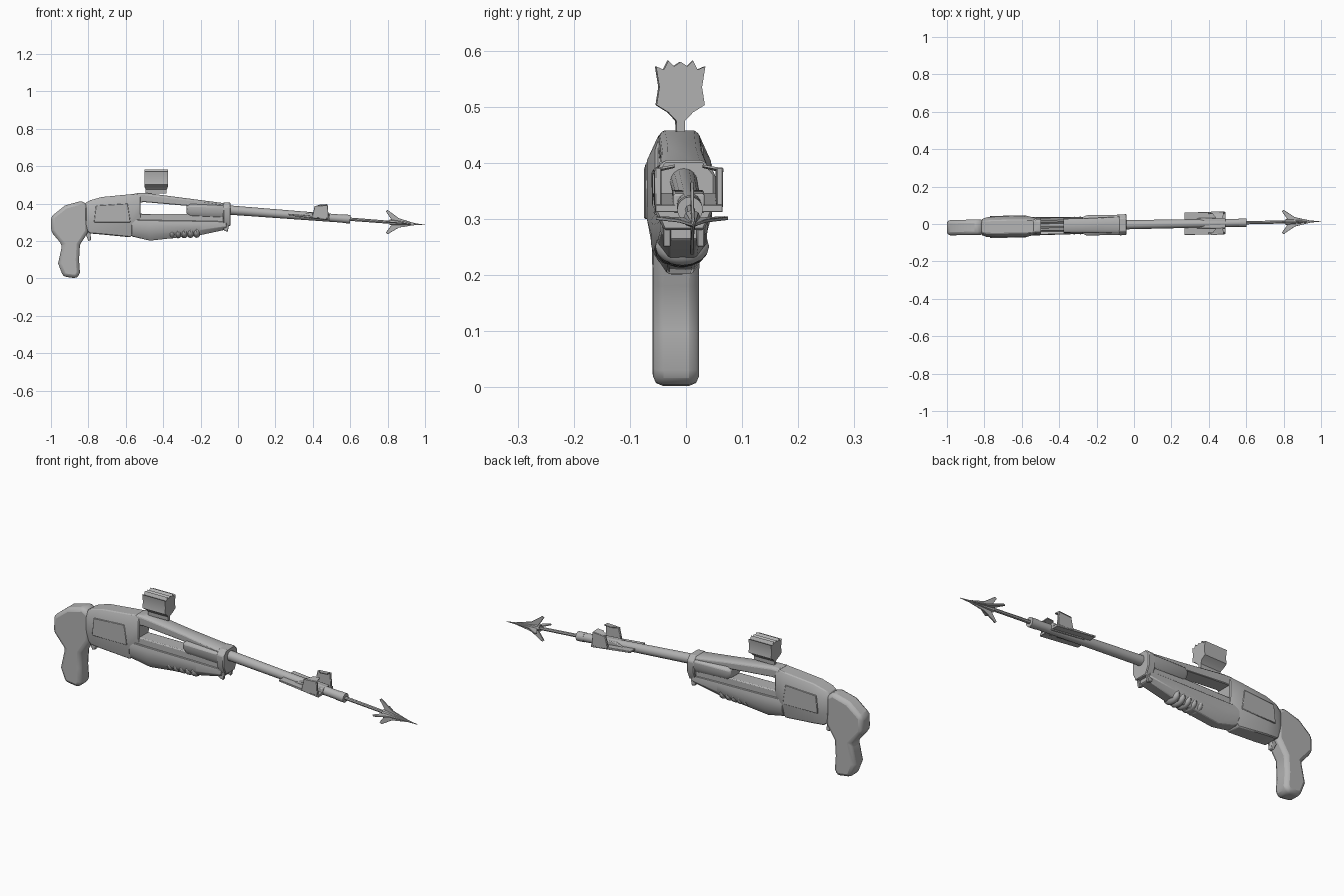
import bpy, bmesh, math
from mathutils import Vector, Matrix

if "Cube" in bpy.data.objects:
    bpy.data.objects.remove(bpy.data.objects["Cube"])

metal = bpy.data.materials.new("grey metal")
metal.use_nodes = True
GREY = (0.45, 0.45, 0.45, 1)
metal.diffuse_color = GREY
metal.node_tree.nodes["Principled BSDF"].inputs["Base Color"].default_value = GREY


def centre(x):
    """Sideways position of the slightly turned long axis."""
    return 0.017 * x - 0.003


def axis(x):
    """Point on the sloping barrel axis."""
    return Vector((x, 0, 0.362 - 0.076 * x))


def finish(name, bm, bevel=0, segments=2):
    for v in bm.verts:
        v.co.y += centre(v.co.x)
    bmesh.ops.recalc_face_normals(bm, faces=bm.faces)
    mesh = bpy.data.meshes.new(name)
    bm.to_mesh(mesh)
    bm.free()
    mesh.materials.append(metal)
    ob = bpy.data.objects.new(name, mesh)
    bpy.context.collection.objects.link(ob)
    if bevel:
        mod = ob.modifiers.new("bevel", "BEVEL")
        mod.width, mod.segments = bevel, segments
        mod.limit_method = "ANGLE"
        mod.angle_limit = math.radians(40)
    bpy.ops.object.select_all(action="DESELECT")
    ob.select_set(True)
    bpy.context.view_layer.objects.active = ob
    bpy.ops.object.shade_smooth_by_angle(angle=math.radians(35))
    return ob


def prism(name, points, offset, bevel=0, segments=2):
    """Extrude a closed 3D outline along a vector."""
    bm = bmesh.new()
    face = bm.faces.new([bm.verts.new(p) for p in points])
    new = bmesh.ops.extrude_face_region(bm, geom=[face])["geom"]
    moved = [g for g in new if isinstance(g, bmesh.types.BMVert)]
    bmesh.ops.translate(bm, verts=moved, vec=Vector(offset))
    return finish(name, bm, bevel, segments)


def slab(name, outline, half, bevel=0, y=0, segments=2):
    """Side outline in x and z, thickened across the model."""
    return prism(name, [(x, y - half, z) for x, z in outline],
                 (0, 2 * half, 0), bevel, segments)


def loft(name, sections, bevel=0):
    """Eight-sided sections: x, bottom, top, then top, middle, bottom half widths."""
    bm = bmesh.new()
    rings = []
    for x, low, top, wt, wm, wb in sections:
        h = top - low
        side = [(wt, top), (wm, top - h * 0.2), (wm, low + h * 0.35), (wb, low)]
        ring = side + [(-w, z) for w, z in reversed(side)]
        rings.append([bm.verts.new((x, w, z)) for w, z in ring])
    for a, b in zip(rings, rings[1:]):
        for i in range(8):
            j = (i + 1) % 8
            bm.faces.new((a[i], a[j], b[j], b[i]))
    bm.faces.new(rings[0])
    bm.faces.new(rings[-1])
    return finish(name, bm, bevel, 1)


def tube(name, a, b, r1, r2, sides=16):
    a, b = Vector(a), Vector(b)
    turn = (b - a).to_track_quat("Z", "Y").to_matrix().to_4x4()
    bm = bmesh.new()
    bmesh.ops.create_cone(bm, cap_ends=True, segments=sides, radius1=r1, radius2=r2,
                          depth=(b - a).length,
                          matrix=Matrix.Translation((a + b) / 2) @ turn)
    return finish(name, bm)


# Pistol grip and trigger
slab("pistol_grip", [
    (-1, 0.25), (-1, 0.33), (-0.925, 0.39), (-0.835, 0.415), (-0.80, 0.39),
    (-0.80, 0.25), (-0.845, 0.18), (-0.85, 0.10), (-0.845, 0.03), (-0.86, 0),
    (-0.935, 0.01), (-0.962, 0.08), (-0.94, 0.18)], 0.041, 0.018)
slab("trigger", [(-0.84, 0.25), (-0.79, 0.25), (-0.785, 0.205),
                 (-0.80, 0.20), (-0.81, 0.225)], 0.012, 0.003)

# Receiver with raised side panels
loft("receiver", [
    (-0.815, 0.26, 0.405, 0.028, 0.042, 0.03),
    (-0.79, 0.24, 0.418, 0.034, 0.052, 0.04),
    (-0.73, 0.235, 0.435, 0.036, 0.055, 0.042),
    (-0.575, 0.22, 0.45, 0.036, 0.057, 0.035),
    (-0.52, 0.30, 0.457, 0.032, 0.042, 0.035)], 0.004)
for s in (-1, 1):
    slab("receiver_panel", [(-0.77, 0.30), (-0.76, 0.39), (-0.59, 0.40),
                            (-0.575, 0.30)], 0.004, 0.002, s * 0.055, 1)

# Upper rail and the shroud around the barrel
loft("upper_rail", [
    (-0.54, 0.405, 0.458, 0.028, 0.038, 0.036),
    (-0.50, 0.408, 0.458, 0.026, 0.037, 0.036),
    (-0.27, 0.388, 0.428, 0.025, 0.037, 0.036),
    (-0.04, 0.36, 0.398, 0.03, 0.045, 0.045)], 0.003)
loft("barrel_shroud", [
    (-0.275, 0.345, 0.388, 0.03, 0.044, 0.03),
    (-0.255, 0.335, 0.398, 0.038, 0.054, 0.04),
    (-0.05, 0.325, 0.395, 0.036, 0.054, 0.04)], 0.003)

# Lower rail and tapering fore-end
slab("lower_rail", [(-0.56, 0.30), (-0.54, 0.346), (-0.27, 0.344),
                    (-0.05, 0.33), (-0.05, 0.30)], 0.038, 0.005)
loft("fore_end", [
    (-0.57, 0.225, 0.315, 0.045, 0.05, 0.03),
    (-0.47, 0.202, 0.312, 0.044, 0.048, 0.022),
    (-0.20, 0.232, 0.308, 0.042, 0.044, 0.024),
    (-0.06, 0.262, 0.305, 0.04, 0.042, 0.026)], 0.003)

# Ridged pump grip, a row of rounded rings
for i in range(5):
    bm = bmesh.new()
    bmesh.ops.create_uvsphere(bm, u_segments=16, v_segments=8, radius=1)
    bmesh.ops.scale(bm, verts=bm.verts, vec=(0.024, 0.048, 0.034))
    bmesh.ops.translate(bm, verts=bm.verts, vec=(-0.353 + i * 0.033, 0, 0.247 + i * 0.001))
    finish("pump_ring", bm)

# Front collar with small lugs
loft("front_collar", [
    (-0.08, 0.285, 0.405, 0.034, 0.056, 0.036),
    (-0.04, 0.28, 0.405, 0.034, 0.056, 0.036)], 0.004)
for s in (-1, 1):
    slab("collar_lug", [(-0.085, 0.30), (-0.045, 0.30), (-0.055, 0.25),
                        (-0.075, 0.255)], 0.007, 0.002, s * 0.03, 1)

# Toothed rear sight on a narrow neck
profile = [(-0.007, 0.455), (-0.008, 0.475), (-0.022, 0.49), (-0.043, 0.503),
           (-0.038, 0.535), (-0.044, 0.572), (-0.03, 0.566), (-0.022, 0.582),
           (-0.012, 0.572), (0, 0.58)]
outline = profile + [(-y, z) for y, z in reversed(profile[:-1])]
sight = prism("rear_sight", [(-0.50, y, z) for y, z in outline], (0.125, 0, 0))
for v in sight.data.vertices:
    if v.co.z < 0.48:
        v.co.x = -0.437 + (v.co.x + 0.437) * 0.9

# Barrel, muzzle and harpoon rod
tube("barrel", axis(-0.08), axis(0.60), 0.025, 0.021)
tube("muzzle_ring", axis(0.56), axis(0.60), 0.023, 0.023)
tube("harpoon_rod", axis(0.55), axis(0.84), 0.009, 0.008, 8)

# Front sight: flat plate, side walls and turned-in leaves
slab("sight_plate", [(0.27, 0.338), (0.27, 0.346), (0.49, 0.325),
                     (0.49, 0.312)], 0.06, 0.001, 0, 1)
slab("sight_base", [(0.30, 0.33), (0.38, 0.352), (0.49, 0.345), (0.49, 0.31)],
     0.028, 0.004)
for s in (-1, 1):
    slab("sight_wall", [(0.395, 0.325), (0.41, 0.388), (0.48, 0.392), (0.485, 0.32)],
         0.006, 0.002, s * 0.055, 1)
    prism("sight_leaf", [(0.41, s * 0.062, 0.382), (0.48, s * 0.062, 0.386),
                         (0.475, s * 0.025, 0.393), (0.44, s * 0.025, 0.391)],
          (0, 0, 0.004))

# Harpoon head: long point with four swept barbs
tube("harpoon_point", axis(0.81), axis(1), 0.016, 0.001, 8)
for k in range(4):
    a = k * math.pi / 2
    out = Vector((0, math.cos(a), math.sin(a)))
    thick = Vector((0, -math.sin(a), math.cos(a))) * 0.006
    barb = [axis(x) + out * r - thick / 2 for x, r in
            [(0.83, 0), (0.79, 0.058), (0.80, 0.065), (0.86, 0.025), (0.95, 0.004)]]
    prism("harpoon_barb", barb, thick, 0.001, 1)
